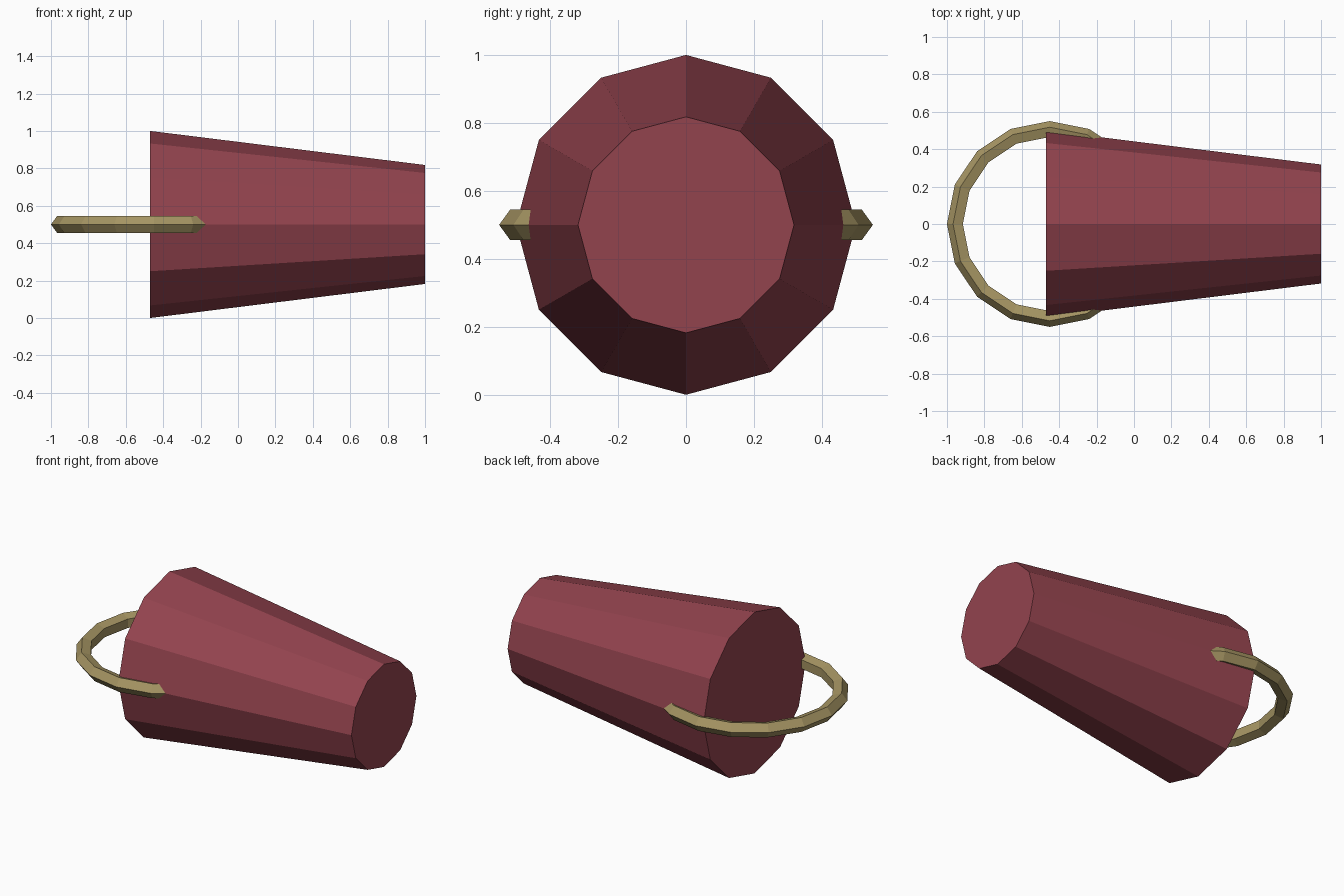
import bpy
from math import pi

if "Cube" in bpy.data.objects:
    bpy.data.objects.remove(bpy.data.objects["Cube"])


def finish(name, color):
    obj = bpy.context.object
    obj.name = name
    mat = bpy.data.materials.new(name + "_color")
    mat.diffuse_color = (*color, 1)
    mat.use_nodes = True
    mat.node_tree.nodes["Principled BSDF"].inputs["Base Color"].default_value = mat.diffuse_color
    obj.data.materials.append(mat)
    # Bake the rotation into the mesh
    bpy.ops.object.transform_apply(location=False, rotation=True, scale=False)
    return obj


# Tapered 12-sided body lying along x, wide end towards -x
bpy.ops.mesh.primitive_cone_add(
    vertices=12, radius1=0.5, radius2=0.318, depth=1.47,
    location=(0.265, 0, 0.5), rotation=(0, pi / 2, 0))
finish("tapered_body", (0.29, 0.056, 0.076))

# Ring handle with five-sided section, sunk into the wide end
bpy.ops.mesh.primitive_torus_add(
    major_segments=16, minor_segments=5,
    major_radius=0.503, minor_radius=0.047,
    location=(-0.45, 0, 0.5))
finish("ring_handle", (0.38, 0.30, 0.125))
